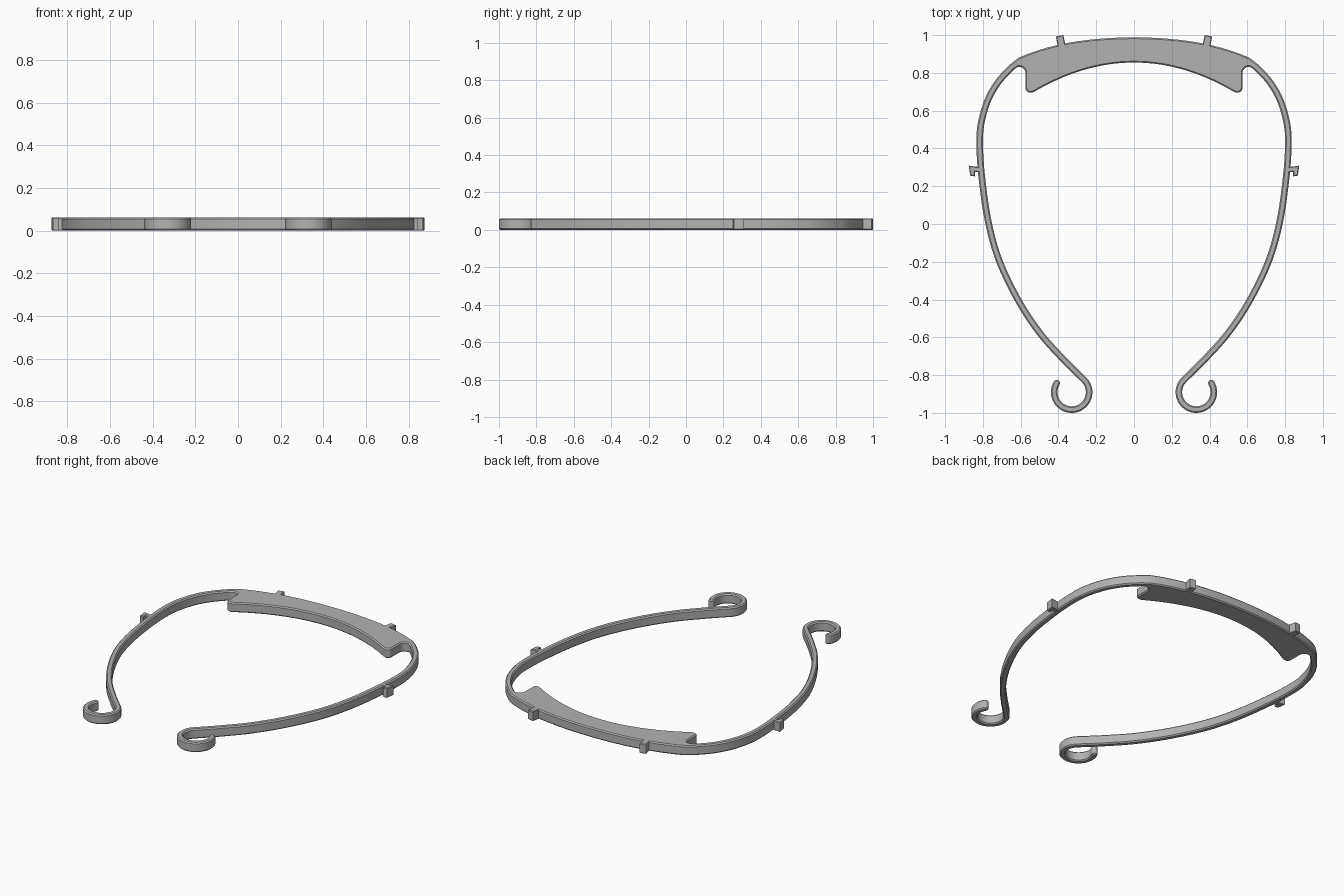
import bpy
import bmesh
from math import cos, sin, pi, radians
from mathutils import Vector

HEIGHT = 0.062
HALF_WIDTH = 0.0175
CHAMFER = 0.007

cube = bpy.data.objects.get("Cube")
if cube:
    bpy.data.objects.remove(cube, do_unlink=True)

grey = bpy.data.materials.new("plain_grey")
grey.use_nodes = True
colour = (0.45, 0.45, 0.45, 1)
grey.diffuse_color = colour
grey.node_tree.nodes["Principled BSDF"].inputs["Base Color"].default_value = colour


def prism(name, outline, chamfer):
    """Extrude a flat outline to full height and chamfer both rims."""
    bm = bmesh.new()
    base = bm.faces.new([bm.verts.new((p[0], p[1], 0)) for p in outline])
    grown = bmesh.ops.extrude_face_region(bm, geom=[base])
    top = [v for v in grown["geom"] if isinstance(v, bmesh.types.BMVert)]
    bmesh.ops.translate(bm, vec=(0, 0, HEIGHT), verts=top)
    bmesh.ops.recalc_face_normals(bm, faces=bm.faces)
    rims = [e for e in bm.edges
            if abs(e.verts[0].co.z - e.verts[1].co.z) < HEIGHT / 2]
    bmesh.ops.bevel(bm, geom=rims, offset=chamfer, segments=1,
                    affect='EDGES', clamp_overlap=False)
    bmesh.ops.recalc_face_normals(bm, faces=bm.faces)
    mesh = bpy.data.meshes.new(name)
    bm.to_mesh(mesh)
    bm.free()
    mesh.materials.append(grey)
    obj = bpy.data.objects.new(name, mesh)
    bpy.context.collection.objects.link(obj)
    bpy.ops.object.select_all(action='DESELECT')
    obj.select_set(True)
    bpy.context.view_layer.objects.active = obj
    bpy.ops.object.shade_smooth_by_angle(angle=radians(30))
    return obj


def spline(points, steps):
    """Smooth curve through the points."""
    p = [Vector(q) for q in points]
    p = [2 * p[0] - p[1]] + p + [2 * p[-1] - p[-2]]
    curve = []
    for a, b, c, d in zip(p, p[1:], p[2:], p[3:]):
        for i in range(steps):
            t = i / steps
            curve.append(0.5 * (2 * b + (c - a) * t
                                + (2 * a - 5 * b + 4 * c - d) * t ** 2
                                + (3 * b - a - 3 * c + d) * t ** 3))
    return curve + [p[-2]]


def arc(centre, radius, start, end, count):
    angles = [radians(start + (end - start) * i / count) for i in range(count + 1)]
    return [Vector(centre) + radius * Vector((cos(a), sin(a))) for a in angles]


# Centre line of one arm, ending in the curled hook
hook = arc((0.33, -0.89), 0.0925, 135, 391, 36)
arm = spline([(0.645, 0.832), (0.715, 0.757), (0.772, 0.66), (0.808, 0.54),
              (0.817, 0.43), (0.807, 0.26), (0.773, 0.02), (0.715, -0.19),
              (0.615, -0.4), (0.5, -0.575), (0.38, -0.71), hook[0]], 7)
path = arm[:-1] + hook
outer, inner = [], []
for i, point in enumerate(path):
    along = (path[min(i + 1, len(path) - 1)] - path[max(i - 1, 0)]).normalized()
    side = Vector((-along.y, along.x)) * HALF_WIDTH
    outer.append(point + side)
    inner.append(point - side)

# Rounded hook tip
tip = [path[-1] + side * cos(pi * i / 8) + along * HALF_WIDTH * sin(pi * i / 8)
       for i in range(1, 8)]

# Brow pad: front curve, notch beside the arm, rounded corner, inner curve
crown = [Vector((x, 0.988 - 0.214 * x ** 2 - 0.2 * x ** 4))
         for x in [0.61 * i / 16 for i in range(17)]]
notch = arc((0.607, 0.8), 0.032, 75, 180, 8)
corner = arc((0.547, 0.723), 0.028, 0, -118, 8)
brow = [Vector((x, 0.855 - 0.555 * x ** 2))
        for x in [0.52 * i / 16 for i in range(16, -1, -1)]]

half = crown + outer + tip + inner[::-1] + notch + corner + brow
mirrored = [Vector((-p.x, p.y)) for p in half[-2:0:-1]]
prism("headband_frame", half + mirrored, CHAMFER)

# Small pegs on the crown and the outside of the arms
crown_peg = [(0.362, 0.94), (0.402, 0.932), (0.414, 0.993), (0.374, 1.0)]
arm_peg = [(0.81, 0.272), (0.842, 0.277), (0.842, 0.252), (0.867, 0.256),
           (0.875, 0.309), (0.81, 0.3)]
for label, sign in (("left", 1), ("right", -1)):
    for part, shape in (("crown_peg", crown_peg), ("arm_peg", arm_peg)):
        prism(f"{label}_{part}", [(sign * x, y) for x, y in shape], 0.004)
